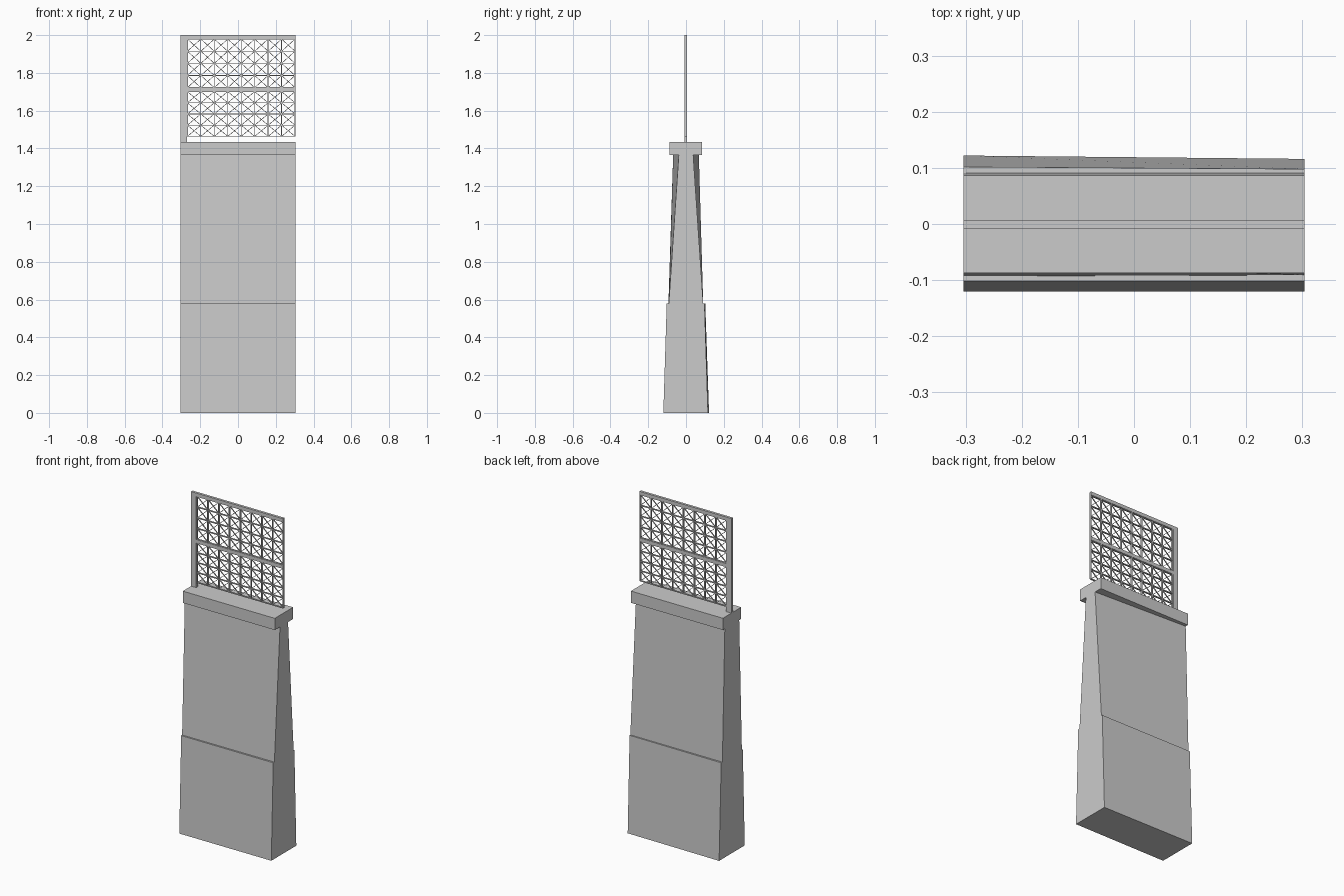
import bpy, bmesh
from mathutils import Matrix, Vector

if "Cube" in bpy.data.objects:
    bpy.data.objects.remove(bpy.data.objects["Cube"])

HALF = 0.304          # half length of the wall along x
FENCE_Y = -0.0015     # centre plane of the fence


def finish(name, bm):
    bmesh.ops.recalc_face_normals(bm, faces=bm.faces)
    mesh = bpy.data.meshes.new(name)
    bm.to_mesh(mesh)
    bm.free()
    obj = bpy.data.objects.new(name, mesh)
    bpy.context.collection.objects.link(obj)
    return obj


def loft(name, left, right):
    """Solid between two (y, z) profiles at the ends of the wall."""
    bm = bmesh.new()
    a = [bm.verts.new((-HALF, y, z)) for y, z in left]
    b = [bm.verts.new((HALF, y, z)) for y, z in right]
    n = len(a)
    bm.faces.new(a)
    bm.faces.new(b[::-1])
    for i in range(n):
        j = (i + 1) % n
        bm.faces.new((a[i], b[i], b[j], a[j]))
    return finish(name, bm)


def add_bar(bm, p, q, width, depth):
    """Square bar between two (x, z) points in the fence plane."""
    start, end = Vector((p[0], FENCE_Y, p[1])), Vector((q[0], FENCE_Y, q[1]))
    run = end - start
    rot = Vector((1, 0, 0)).rotation_difference(run).to_matrix().to_4x4()
    scale = Matrix.Diagonal((run.length, depth, width, 1))
    bmesh.ops.create_cube(bm, size=1, matrix=Matrix.Translation((start + end) / 2) @ rot @ scale)


def box(name, x0, x1, y0, y1, z0, z1):
    bm = bmesh.new()
    centre = Matrix.Translation(((x0 + x1) / 2, (y0 + y1) / 2, (z0 + z1) / 2))
    bmesh.ops.create_cube(bm, size=1, matrix=centre @ Matrix.Diagonal((x1 - x0, y1 - y0, z1 - z0, 1)))
    return finish(name, bm)


# Battered base of the wall
loft("wall_base",
     [(-0.12, 0), (0.122, 0), (0.102, 0.578), (-0.102, 0.578)],
     [(-0.12, 0), (0.116, 0), (0.098, 0.578), (-0.102, 0.578)])

# Upper wall, tapering more strongly at the right end
loft("wall_upper",
     [(-0.093, 0.578), (0.091, 0.578), (0.068, 1.365), (-0.068, 1.365)],
     [(-0.091, 0.578), (0.091, 0.578), (0.038, 1.365), (-0.038, 1.365)])

# Coping slab
box("coping", -HALF, HALF, -0.087, 0.086, 1.365, 1.435)

# Fence post and rails
box("fence_post", -HALF, -0.270, -0.009, 0.006, 1.435, 2.0)
box("top_rail", -0.270, HALF, -0.009, 0.006, 1.979, 2.0)
box("middle_rail", -0.270, HALF, -0.009, 0.006, 1.701, 1.722)

# Lattice panels: uprights, crossbars and crossed braces
COLS, ROWS = 8, 4
xs = [-0.268 + i * (0.302 + 0.268) / COLS for i in range(COLS + 1)]
for name, z0, z1 in (("upper_lattice", 1.722, 1.979), ("lower_lattice", 1.464, 1.701)):
    zs = [z0 + j * (z1 - z0) / ROWS for j in range(ROWS + 1)]
    bm = bmesh.new()
    for x in xs:
        add_bar(bm, (x, z0), (x, z1), 0.004, 0.012)
    for z in zs:
        add_bar(bm, (xs[0], z), (xs[-1], z), 0.004, 0.010)
    for xa, xb in zip(xs, xs[1:]):
        for za, zb in zip(zs, zs[1:]):
            add_bar(bm, (xa, za), (xb, zb), 0.003, 0.006)
            add_bar(bm, (xa, zb), (xb, za), 0.003, 0.006)
    finish(name, bm)
